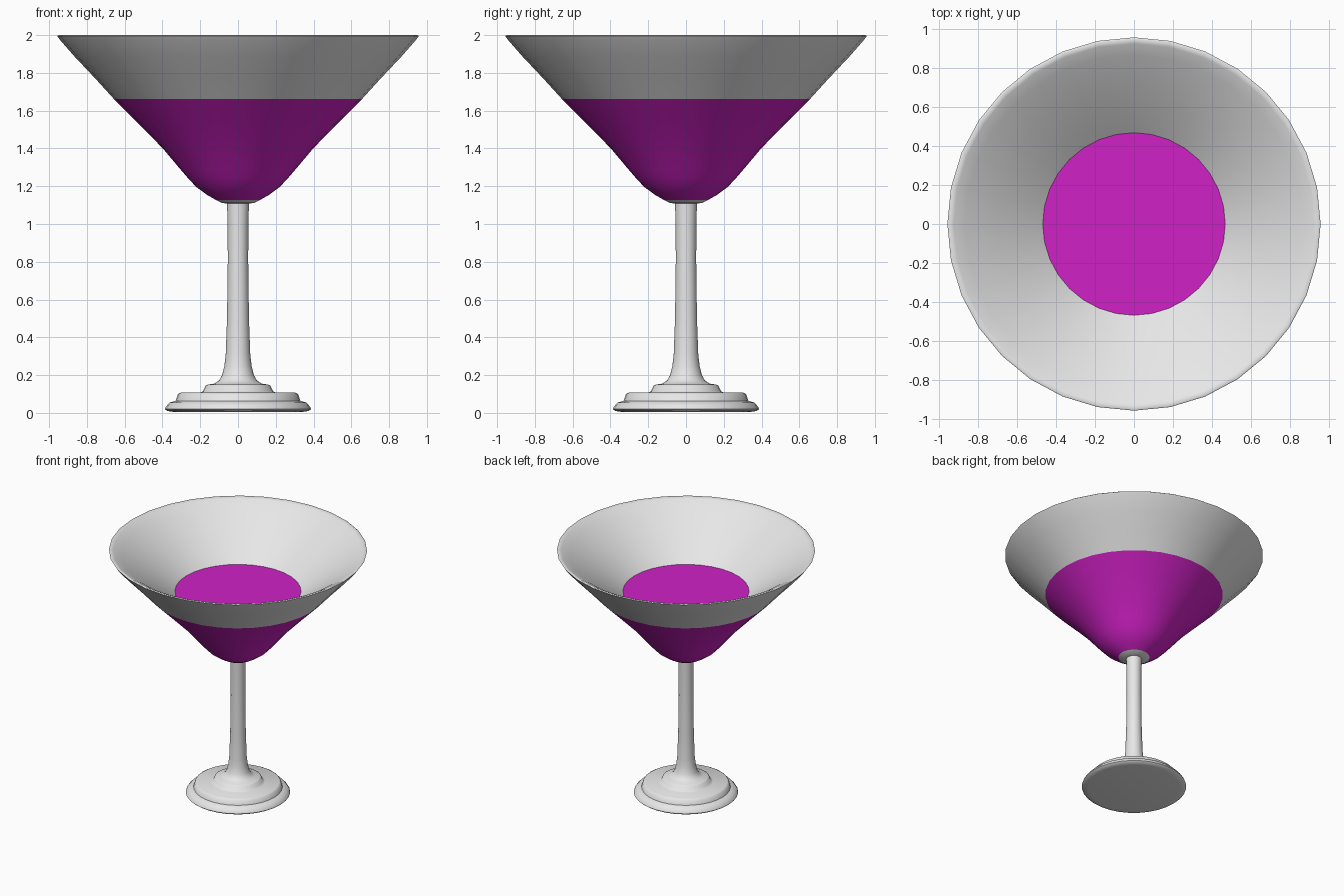
import bpy, bmesh, math

if "Cube" in bpy.data.objects:
    bpy.data.objects.remove(bpy.data.objects["Cube"])

SEG = 32


def material(name, rgb):
    m = bpy.data.materials.new(name)
    m.diffuse_color = (*rgb, 1)
    m.use_nodes = True
    m.node_tree.nodes["Principled BSDF"].inputs["Base Color"].default_value = m.diffuse_color
    return m


glass = material("pale_glass", (0.8, 0.8, 0.8))
purple = material("magenta_drink", (0.63, 0.015, 0.56))


def lathe(name, profile, mat, angle=40):
    """Revolve (radius, height) points around z; zero radius closes to a pole."""
    bm = bmesh.new()
    rings = []
    for r, z in profile:
        if r == 0:
            rings.append([bm.verts.new((0, 0, z))] * SEG)
        else:
            rings.append([bm.verts.new((r * math.cos(math.tau * i / SEG),
                                        r * math.sin(math.tau * i / SEG), z))
                          for i in range(SEG)])
    for a, b in zip(rings, rings[1:]):
        for i in range(SEG):
            j = (i + 1) % SEG
            bm.faces.new(list(dict.fromkeys((a[i], a[j], b[j], b[i]))))
    me = bpy.data.meshes.new(name)
    bm.to_mesh(me)
    bm.free()
    me.materials.append(mat)
    ob = bpy.data.objects.new(name, me)
    bpy.context.collection.objects.link(ob)
    bpy.ops.object.select_all(action='DESELECT')
    ob.select_set(True)
    bpy.context.view_layer.objects.active = ob
    bpy.ops.object.shade_smooth_by_angle(angle=math.radians(angle))
    return ob


# stepped foot, slim stem and the small collar under the bowl
lathe("foot_and_stem", [
    (0, 0.005), (0.34, 0.005), (0.375, 0.01), (0.387, 0.02), (0.382, 0.032),
    (0.362, 0.055), (0.33, 0.063), (0.318, 0.1), (0.305, 0.107), (0.2, 0.107),
    (0.185, 0.115), (0.172, 0.143), (0.16, 0.15), (0.125, 0.155),
    (0.1, 0.172), (0.084, 0.2), (0.072, 0.25), (0.065, 0.31), (0.058, 0.5),
    (0.054, 0.81), (0.055, 1.0), (0.058, 1.108), (0.085, 1.112),
    (0.115, 1.126)], glass, 50)

# clear upper bowl: outer wall, thin lip, thick inner wall
lathe("upper_bowl", [
    (0.658, 1.663), (0.76, 1.775), (0.865, 1.886), (0.94, 1.972),
    (0.957, 1.995), (0.95, 2.0), (0.925, 1.99), (0.865, 1.955),
    (0.7, 1.84), (0.56, 1.735), (0.462, 1.655)], glass, 60)

# drink seen through the lower bowl
lathe("drink_body", [
    (0.115, 1.126), (0.165, 1.155), (0.222, 1.197), (0.265, 1.243),
    (0.307, 1.292), (0.398, 1.40), (0.53, 1.535), (0.658, 1.663)], purple, 60)

# flat drink surface
lathe("drink_surface", [(0.468, 1.662), (0, 1.662)], purple)
